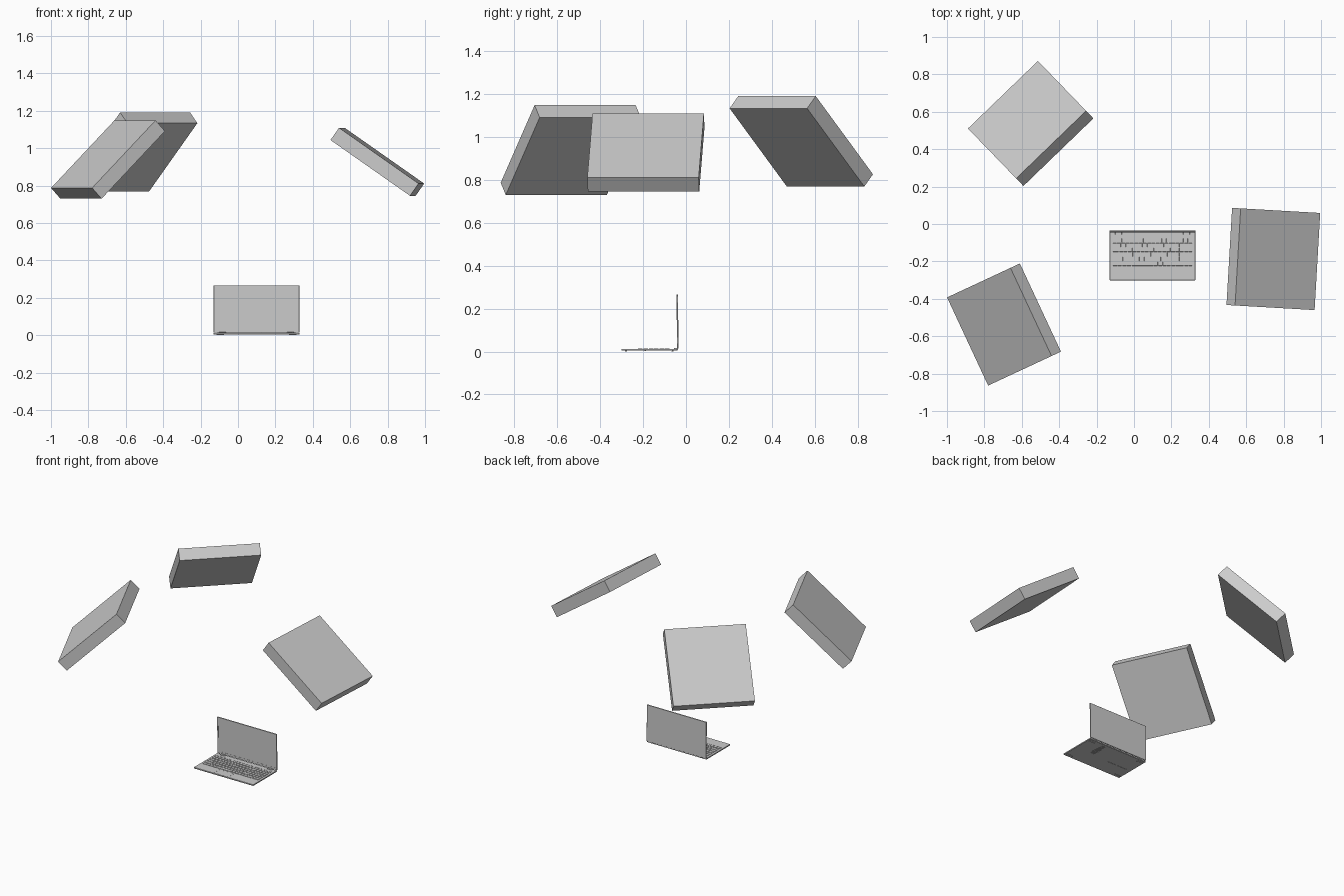
import bpy, bmesh
from math import radians
from mathutils import Matrix, Vector

if "Cube" in bpy.data.objects:
    bpy.data.objects.remove(bpy.data.objects["Cube"])

CX = 0.099                    # laptop centre line
W, Y0, Y1 = 0.458, -0.301, -0.040
Z0, Z1 = 0.004, 0.0125        # underside and deck heights


def boxes(name, items, bevel=0.0):
    """One object made of boxes, each given as (centre, size)."""
    bm = bmesh.new()
    for c, s in items:
        m = Matrix.Translation(Vector(c)) @ Matrix.Diagonal((*s, 1))
        bmesh.ops.create_cube(bm, size=1, matrix=m)
    me = bpy.data.meshes.new(name)
    bm.to_mesh(me)
    bm.free()
    ob = bpy.data.objects.new(name, me)
    bpy.context.collection.objects.link(ob)
    if bevel:
        b = ob.modifiers.new("bevel", 'BEVEL')
        b.width, b.segments = bevel, 1
    return ob


def cut(ob, name, items):
    """Subtract a hidden set of boxes from an object."""
    c = boxes(name, items)
    c.hide_render = True
    c.hide_set(True)
    c.parent = ob
    m = ob.modifiers.new("cut", 'BOOLEAN')
    m.object, m.operation, m.solver = c, 'DIFFERENCE', 'EXACT'


# Three square light panels aimed at the laptop: centre, tilt, yaw
for name, loc, tilt, yaw in (
        ("light_panel_right", (0.745, -0.187, 0.927), 35, -3.3),
        ("light_panel_front_left", (-0.695, -0.5375, 0.939), 44, 205),
        ("light_panel_back_left", (-0.5525, 0.5375, 0.98), 44.5, 134)):
    p = boxes(name, [((0, 0, 0), (0.52, 0.52, 0.08))])
    p.location = loc
    p.rotation_euler = (0, radians(tilt), radians(yaw))

# Laptop base with keyboard well, touchpad groove and underside vents
YC, D = (Y0 + Y1) / 2, Y1 - Y0
base = boxes("laptop_base", [((CX, YC, (Z0 + Z1) / 2), (W, D, Z1 - Z0))], 0.001)
KX0, KX1, KY0, KY1 = -0.116, 0.314, -0.226, -0.075
cutters = [((CX, (KY0 + KY1) / 2, Z1), (KX1 - KX0, KY1 - KY0, 0.003))]
cutters += [((0.20, -0.06 - i * 0.009, Z0), (0.034, 0.004, 0.003)) for i in range(13)]
cutters += [((CX - 0.02, -0.266, Z1), (0.112, 0.062, 0.001))]
cut(base, "base_cutter", cutters)
boxes("touchpad", [((CX - 0.02, -0.266, Z1 - 0.0005), (0.110, 0.060, 0.0008))])

# Keyboard: each row lists key widths in units, stretched to the full row
rows = [
    [1] * 18,
    [1] * 13 + [1.6] + [1] * 4,
    [1.5] + [1] * 12 + [1.1] + [1] * 4,
    [1.8] + [1] * 11 + [1.8] + [1] * 4,
    [2.3] + [1] * 10 + [2.3] + [1] * 4,
    [1.2, 1, 1, 1.2, 5.2, 1, 1, 1, 1, 1, 2, 1, 1],
]
keys = []
pitch = (KY1 - KY0 - 0.002) / len(rows)
for r, row in enumerate(rows):
    unit = (KX1 - KX0 - 0.002) / sum(row)
    x = KX0 + 0.001
    y = KY1 - 0.001 - (r + 0.5) * pitch
    for w in row:
        keys.append(((x + w * unit / 2, y, Z1 - 0.0002),
                     (w * unit - 0.0035, pitch - 0.0035, 0.0026)))
        x += w * unit
boxes("keyboard_keys", keys, 0.0004)

# Rubber feet and underside strip
feet = [((CX + sx * 0.195, y, Z0 / 2), (0.04, 0.009, Z0))
        for sx in (-1, 1) for y in (-0.28, -0.062)]
boxes("rubber_feet", feet, 0.0006)
boxes("underside_strip", [((-0.015, -0.19, Z0 - 0.0006), (0.17, 0.006, 0.0016))])

# Lid with recessed screen, leaning very slightly forward about the hinge
H = 0.252
lid = boxes("laptop_lid", [((0, 0, H / 2), (W, 0.007, H))], 0.001)
cut(lid, "screen_cutter", [((0, -0.0035, H / 2 + 0.003), (W - 0.016, 0.002, H - 0.022))])
lid.location = (CX, -0.038, 0.0135)
lid.rotation_euler = (radians(0.7), 0, 0)

# Hinge barrels and their arms
boxes("hinge_arms", [((CX + s * 0.182, -0.047, 0.0135), (0.036, 0.018, 0.006))
                     for s in (-1, 1)], 0.001)
for side, s in (("left", -1), ("right", 1)):
    bpy.ops.mesh.primitive_cylinder_add(
        vertices=16, radius=0.004, depth=0.036,
        location=(CX + s * 0.182, -0.0405, 0.0125), rotation=(0, radians(90), 0))
    bpy.context.object.name = "hinge_barrel_" + side
    bpy.ops.object.shade_smooth_by_angle()
